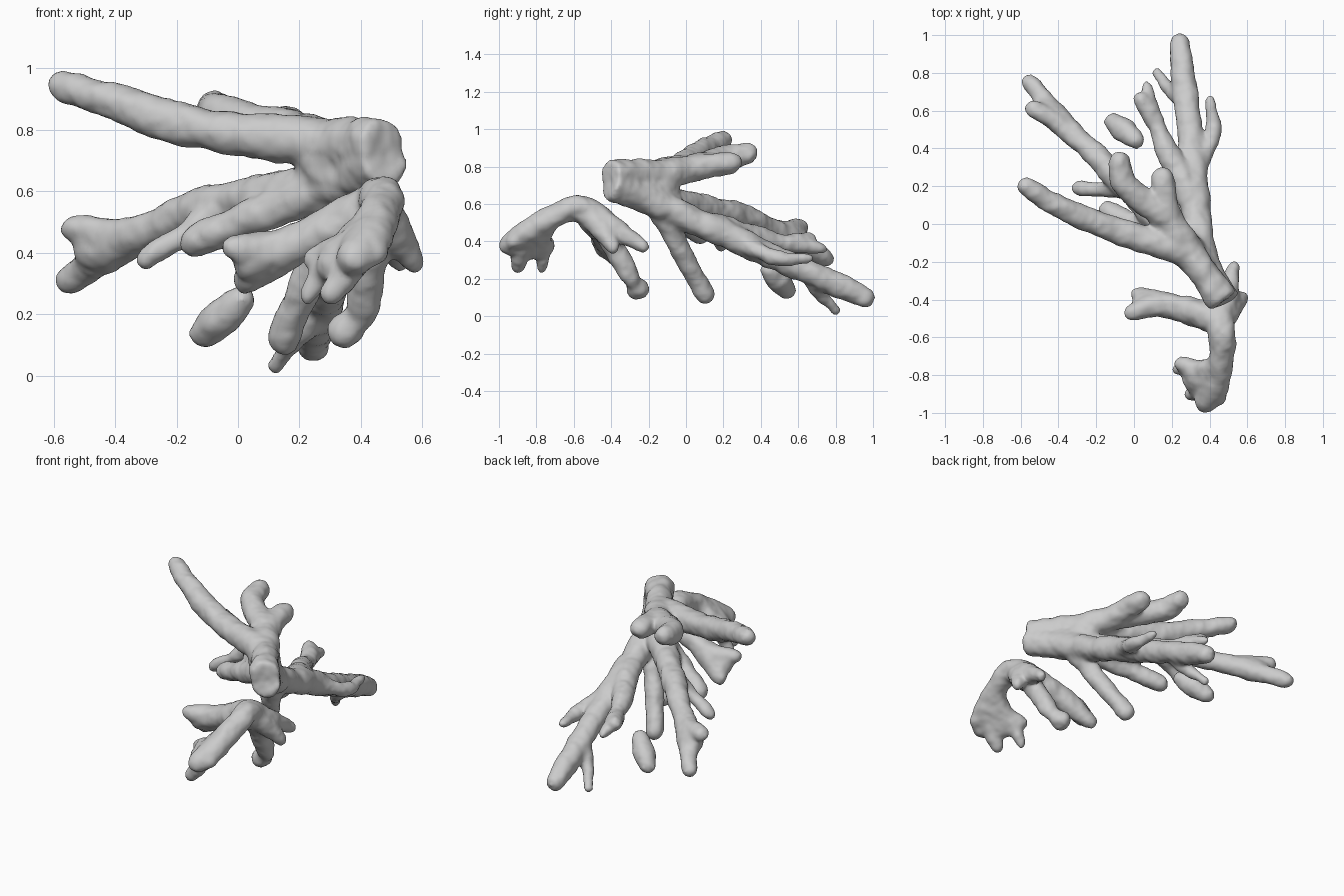
import bpy, bmesh
from mathutils import Vector, Matrix

if "Cube" in bpy.data.objects:
    bpy.data.objects.remove(bpy.data.objects["Cube"])


def spline(pts, steps=6):
    """Catmull-Rom curve through the points."""
    p = [Vector(q) for q in pts]
    p = [p[0] * 2 - p[1]] + p + [p[-1] * 2 - p[-2]]
    out = []
    for i in range(1, len(p) - 2):
        a, b, c, d = p[i - 1:i + 3]
        for k in range(steps):
            t = k / steps
            out.append(0.5 * (2 * b + (c - a) * t + (2 * a - 5 * b + 4 * c - d) * t * t
                              + (3 * b - a - 3 * c + d) * t ** 3))
    return out + [p[-2]]


def limb(bm, pts, r0, r1, skip=0):
    """Tapered limb of overlapping cones and balls; skip leaves the start cut flat."""
    s = spline(pts)
    n = len(s) - 1
    path = [(q, r0 + (r1 - r0) * i / n) for i, q in enumerate(s)]
    for q, r in path[skip:]:
        bmesh.ops.create_icosphere(bm, subdivisions=2, radius=r, matrix=Matrix.Translation(q))
    for (a, ra), (b, rb) in zip(path, path[1:]):
        d = b - a
        rot = d.to_track_quat('Z', 'Y').to_matrix().to_4x4()
        bmesh.ops.create_cone(bm, cap_ends=True, segments=16, radius1=ra, radius2=rb,
                              depth=d.length, matrix=Matrix.Translation((a + b) / 2) @ rot)
    return path


def twig(bm, parent, t, r1, *pts, thin=0.88):
    """Limb that sprouts from its parent at fraction t and tapers to r1."""
    start, r = parent[round(t * (len(parent) - 1))]
    return limb(bm, [start, *pts], r * thin, r1)


tex = bpy.data.textures.new("bumps", 'CLOUDS')
tex.noise_scale = 0.13


def finish(bm, name):
    """Fuse the limbs, soften the crotches, add slight lumps."""
    me = bpy.data.meshes.new(name)
    bm.to_mesh(me)
    bm.free()
    ob = bpy.data.objects.new(name, me)
    bpy.context.collection.objects.link(ob)
    r = ob.modifiers.new("fuse", 'REMESH')
    r.mode, r.voxel_size, r.use_smooth_shade = 'VOXEL', 0.013, True
    s = ob.modifiers.new("soften", 'SMOOTH')
    s.factor, s.iterations = 0.5, 22
    d = ob.modifiers.new("lumps", 'DISPLACE')
    d.texture, d.strength, d.mid_level = tex, 0.03, 0.33


# Large piece: two stacked trunks share one upright cut face
bm = bmesh.new()
trunk = limb(bm, [(.475, -.405, .705), (.36, -.17, .61), (.31, .35, .37), (.24, .96, .1)], .086, .058, 4)
upper = limb(bm, [(.475, -.405, .76), (.32, -.19, .755), (.17, .03, .79)], .084, .072, 3)
twig(bm, trunk, .3, .09, (.27, -.13, .7), thin=1)
# twigs on the longest limb
twig(bm, trunk, .62, .025, (.42, .48, .31), (.4, .66, .31), thin=.75)
twig(bm, trunk, .83, .024, (.19, .71, .13), (.12, .8, .03), thin=.8)
twig(bm, trunk, .35, .05, (.145, .1, .12), thin=.8)
# upper limbs
twig(bm, upper, .6, .052, (-.1, -.03, .8), (-.4, .09, .89), (-.57, .2, .94), thin=1)
twig(bm, upper, .9, .056, (.145, .25, .82))
twig(bm, upper, 1, .058, (-.04, .2, .84), (-.075, .33, .87), thin=1)
# middle forked limb
middle = twig(bm, trunk, .48, .028, (.13, .49, .4), (.065, .73, .36), thin=.98)
twig(bm, middle, .6, .034, (.03, .67, .41), thin=1.1)
# left forked limb with hanging twigs
left = twig(bm, trunk, .3, .046, (-.08, .24, .55), (-.33, .48, .46), (-.53, .61, .48), thin=1)
twig(bm, left, .66, .046, (-.55, .75, .31), thin=1.1)
twig(bm, left, .66, .06, (-.48, .61, .4), thin=1)
twig(bm, left, .3, .034, (-.3, .19, .38), thin=.7)
twig(bm, left, .06, .053, (-.14, .07, .435), thin=.85)
finish(bm, "large_branch")

# Loose lump below the large piece
bm = bmesh.new()
for end, r in (((.01, .44, .25), .04), ((-.11, .54, .14), .05)):
    limb(bm, [end, (-.05, .49, .19)], r, .065)
finish(bm, "loose_lump")

# Small arched piece at the front, with a webbed fan of tips
bm = bmesh.new()
arch = limb(bm, [(.44, -.46, .52), (.47, -.6, .58), (.44, -.83, .46), (.38, -.95, .38)], .078, .052)
twig(bm, arch, .55, .03, (.33, -.77, .4), (.225, -.77, .26), thin=1.05)
twig(bm, arch, .7, .033, (.3, -.9, .27), thin=1.1)
twig(bm, arch, .66, .04, (.25, -.74, .38))
twig(bm, arch, .6, .06, (.31, -.83, .36), thin=1)
twig(bm, arch, .6, .042, (.45, -.92, .4), thin=1)
# left forked arm
arm = twig(bm, arch, .12, .042, (.15, -.43, .42), (-.02, -.475, .42), thin=1.1)
twig(bm, arm, .45, .042, (.02, -.37, .31), thin=1.05)
twig(bm, arm, .5, .056, (.04, -.43, .37), thin=1)
# right twigs and knobbed twig
twig(bm, arch, .17, .04, (.57, -.39, .37), thin=.85)
twig(bm, arch, .17, .038, (.53, -.23, .37), thin=.85)
knob = twig(bm, arch, .06, .036, (.41, -.31, .23), (.355, -.27, .155), thin=.85)
twig(bm, knob, 1, .06, (.35, -.26, .145), thin=1.5)
finish(bm, "small_branch")
